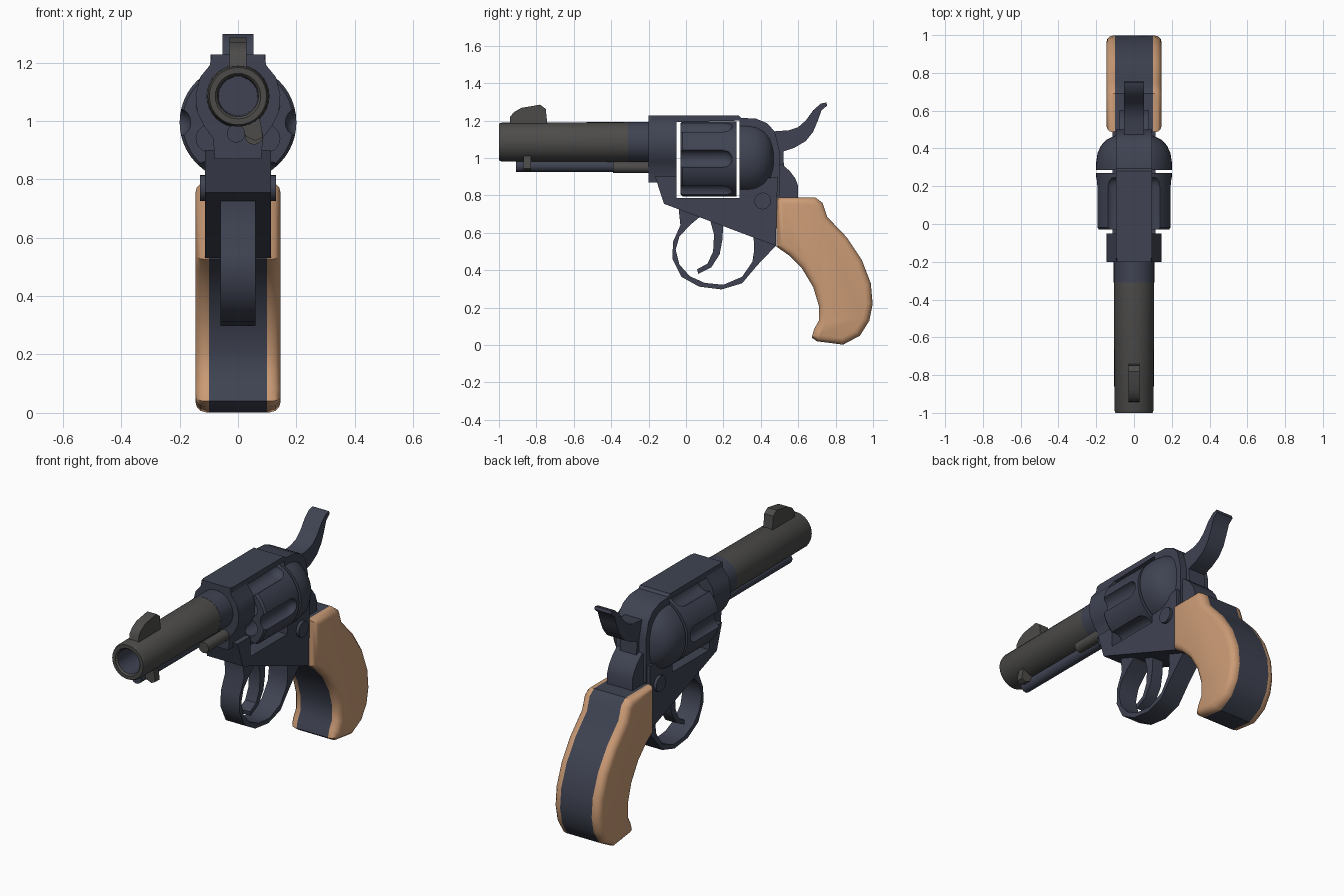
import bpy, bmesh, math
from math import sin, cos, pi

if "Cube" in bpy.data.objects:
    bpy.data.objects.remove(bpy.data.objects["Cube"])


def material(name, rgb):
    m = bpy.data.materials.new(name)
    m.diffuse_color = (*rgb, 1)
    m.use_nodes = True
    m.node_tree.nodes["Principled BSDF"].inputs["Base Color"].default_value = m.diffuse_color
    return m


BLUE = material("blued steel", (0.050, 0.057, 0.085))
GREY = material("barrel grey", (0.072, 0.070, 0.068))
WOOD = material("wood", (0.60, 0.33, 0.18))


def finish(name, bm, mats, angle=35):
    bmesh.ops.remove_doubles(bm, verts=bm.verts, dist=1e-5)
    bmesh.ops.recalc_face_normals(bm, faces=bm.faces)
    me = bpy.data.meshes.new(name)
    bm.to_mesh(me)
    bm.free()
    ob = bpy.data.objects.new(name, me)
    bpy.context.collection.objects.link(ob)
    for m in mats:
        me.materials.append(m)
    smooth(ob, angle)
    return ob


def smooth(ob, angle=35):
    bpy.ops.object.select_all(action='DESELECT')
    ob.select_set(True)
    bpy.context.view_layer.objects.active = ob
    bpy.ops.object.shade_smooth_by_angle(angle=math.radians(angle))


def prism(name, pts, a, b, mat, axis='x', bevel=0, both=True):
    """Extrude a profile: (y, z) points along x, or (x, z) points along y."""
    bm = bmesh.new()
    place = (lambda p, t: (t, p[0], p[1])) if axis == 'x' else (lambda p, t: (p[0], t, p[1]))
    lo = [bm.verts.new(place(p, a)) for p in pts]
    hi = [bm.verts.new(place(p, b)) for p in pts]
    bm.faces.new(lo)
    bm.faces.new(hi)
    n = len(pts)
    for i in range(n):
        j = (i + 1) % n
        bm.faces.new((lo[i], lo[j], hi[j], hi[i]))
    bmesh.ops.recalc_face_normals(bm, faces=bm.faces)
    if bevel:
        rims = [set(hi)] + ([set(lo)] if both else [])
        edges = [e for e in bm.edges if any(e.verts[0] in r and e.verts[1] in r for r in rims)]
        bmesh.ops.bevel(bm, geom=edges, offset=bevel, segments=3, profile=0.5, affect='EDGES')
    return finish(name, bm, [mat])


def lathe(name, profile, centres, mats, closed=False, segs=32, inner=None):
    """Spin (radius, y) points about y-parallel axes at the given (x, z) centres."""
    bm = bmesh.new()
    for cx, cz in centres:
        rings = [[bm.verts.new((cx + r * cos(2 * pi * k / segs), y, cz + r * sin(2 * pi * k / segs)))
                  for k in range(segs)] for r, y in profile]
        for i in range(len(rings) - (0 if closed else 1)):
            p, q = rings[i], rings[(i + 1) % len(rings)]
            for k in range(segs):
                f = bm.faces.new((p[k], p[(k + 1) % segs], q[(k + 1) % segs], q[k]))
                if inner and i in inner:
                    f.material_index = 1
    return finish(name, bm, mats)


def rod(name, x, z, r, y0, y1, mat, segs=20):
    return lathe(name, [(0, y0), (r, y0), (r, y1), (0, y1)], [(x, z)], [mat], segs=segs)


# Barrel with open bore, barrel root and front sight
AXIS = (0, 1.085)
lathe("barrel", [(0.07, -0.99), (0.078, -1), (0.098, -1), (0.104, -0.985), (0.107, -0.31),
                 (0, -0.31), (0, -0.45), (0.066, -0.45)], [AXIS], [GREY, BLUE], True,
      inner=(5, 6, 7))
rod("barrel_root", *AXIS, 0.108, -0.31, -0.1, BLUE, 32)
prism("front_sight", [(-0.945, 1.15), (-0.94, 1.22), (-0.92, 1.245), (-0.88, 1.268), (-0.78, 1.285),
                      (-0.75, 1.262), (-0.738, 1.15)], -0.029, 0.029, GREY)

# Ejector under the barrel
rod("ejector_rod", -0.007, 0.957, 0.031, -0.91, -0.1, BLUE)
rod("cylinder_pin", 0.055, 0.95, 0.031, -0.39, -0.1, GREY)
prism("ejector_head", [(0.0, 0.98), (0.03, 0.945), (0.06, 0.932), (0.085, 0.945), (0.08, 0.98),
                       (0.07, 1.03), (0.03, 1.01)], -0.87, -0.83, GREY, 'y')

# Fluted cylinder with six chambers
CZ = 0.995
drum = lathe("cylinder", [(0, -0.03), (0.19, -0.03), (0.2, -0.018), (0.2, 0.27), (0, 0.27)],
             [(0, CZ)], [BLUE], segs=48)


def ring(radius, offset):
    return [(radius * cos(offset + k * pi / 3), CZ + radius * sin(offset + k * pi / 3)) for k in range(6)]


flute = [(0, -0.1), (0.05, -0.1), (0.05, 0.2), (0.043, 0.225), (0.025, 0.243), (0, 0.25)]
chamber = [(0, -0.1), (0.048, -0.1), (0.048, 0.2), (0, 0.2)]
for cutter in (lathe("flute_cutter", flute, ring(0.212, 0), [BLUE], segs=20),
               lathe("chamber_cutter", chamber, ring(0.11, pi / 6), [BLUE], segs=20)):
    mod = drum.modifiers.new("cut", 'BOOLEAN')
    mod.operation, mod.solver, mod.object = 'DIFFERENCE', 'EXACT', cutter
    bpy.context.view_layer.objects.active = drum
    bpy.ops.object.modifier_apply(modifier=mod.name)
    bpy.data.objects.remove(cutter)
smooth(drum)

# Frame: front collar, top strap, lower body and rear
half = [(0.09, 1.228), (0.097, 1.19), (0.13, 1.15), (0.145, 1.09), (0.14, 1.03), (0.115, 0.98),
        (0.085, 0.94), (0.08, 0.87)]
prism("frame_collar", half + [(-x, z) for x, z in reversed(half)], -0.2, -0.05, BLUE, 'y')
prism("top_strap", [(-0.2, 1.19), (-0.18, 1.228), (0.28, 1.228), (0.31, 1.2)], -0.095, 0.095, BLUE)
prism("frame_lower", [(-0.165, 0.9), (-0.05, 0.9), (-0.05, 0.785), (0.285, 0.785), (0.285, 0.87),
                      (0.49, 0.9), (0.48, 0.53), (-0.118, 0.755)], -0.113, 0.113, BLUE)
prism("frame_neck", [(-0.195, 1.0), (-0.05, 1.0), (-0.05, 0.85), (-0.15, 0.86)], -0.08, 0.08, BLUE)
prism("frame_rear", [(0.285, 0.8), (0.285, 1.215), (0.375, 1.21), (0.435, 1.185), (0.475, 1.14),
                     (0.5, 1.04), (0.5, 0.8)], -0.095, 0.095, BLUE)
lathe("recoil_shield", [(0, 0.287), (0.2, 0.287), (0.2, 0.33), (0.193, 0.375), (0.175, 0.415),
                        (0.145, 0.447), (0.1, 0.468), (0, 0.475)], [(0, CZ)], [BLUE], segs=40)
prism("back_hump", [(0.47, 0.78), (0.47, 0.97), (0.515, 0.965), (0.555, 0.93), (0.585, 0.89),
                    (0.6, 0.85), (0.6, 0.78)], -0.08, 0.08, BLUE)

# Side screws, one pin through the frame
pin = [(0.41 + 0.045 * cos(k * pi / 10), 0.77 + 0.045 * sin(k * pi / 10)) for k in range(20)]
prism("frame_screw", pin, -0.13, 0.13, BLUE)

# Hammer with curled spur
prism("hammer", [(0.44, 1.14), (0.55, 1.148), (0.6, 1.165), (0.64, 1.2), (0.68, 1.255), (0.72, 1.29),
                 (0.75, 1.297), (0.755, 1.28), (0.725, 1.255), (0.705, 1.2), (0.68, 1.14),
                 (0.64, 1.09), (0.58, 1.055), (0.52, 1.035), (0.525, 0.92), (0.44, 0.92)],
      -0.053, 0.053, BLUE)

# Trigger and guard
prism("trigger", [(0.12, 0.7), (0.15, 0.59), (0.145, 0.5), (0.115, 0.435), (0.06, 0.405),
                  (0.065, 0.38), (0.135, 0.415), (0.18, 0.485), (0.195, 0.565), (0.2, 0.68)],
      -0.035, 0.035, BLUE)
outer = [(-0.04, 0.735), (-0.03, 0.64), (-0.07, 0.55), (-0.072, 0.46), (-0.025, 0.365), (0.07, 0.312),
         (0.19, 0.297), (0.3, 0.33), (0.38, 0.425), (0.48, 0.53)]
inner = [(0.36, 0.6), (0.365, 0.51), (0.355, 0.445), (0.3, 0.365), (0.2, 0.322), (0.1, 0.332),
         (0.02, 0.368), (-0.035, 0.43), (-0.055, 0.51), (-0.035, 0.58), (0.02, 0.64), (0.08, 0.69)]
prism("trigger_guard", outer + inner, -0.06, 0.06, BLUE)

# Grip: steel core between two rounded wooden panels
grip = [(0.485, 0.525), (0.485, 0.79), (0.69, 0.79), (0.73, 0.76), (0.755, 0.685), (0.86, 0.575),
        (0.94, 0.455), (0.988, 0.33), (0.998, 0.22), (0.98, 0.13), (0.93, 0.05), (0.84, 0.002),
        (0.7, 0.02), (0.672, 0.04), (0.685, 0.085), (0.71, 0.13), (0.71, 0.21), (0.68, 0.31),
        (0.62, 0.41), (0.55, 0.48)]
prism("grip_core", grip, -0.1, 0.1, BLUE)
for side, tag in ((1, "right"), (-1, "left")):
    prism("grip_panel_" + tag, grip, side * 0.1, side * 0.146, WOOD, bevel=0.036, both=False)
